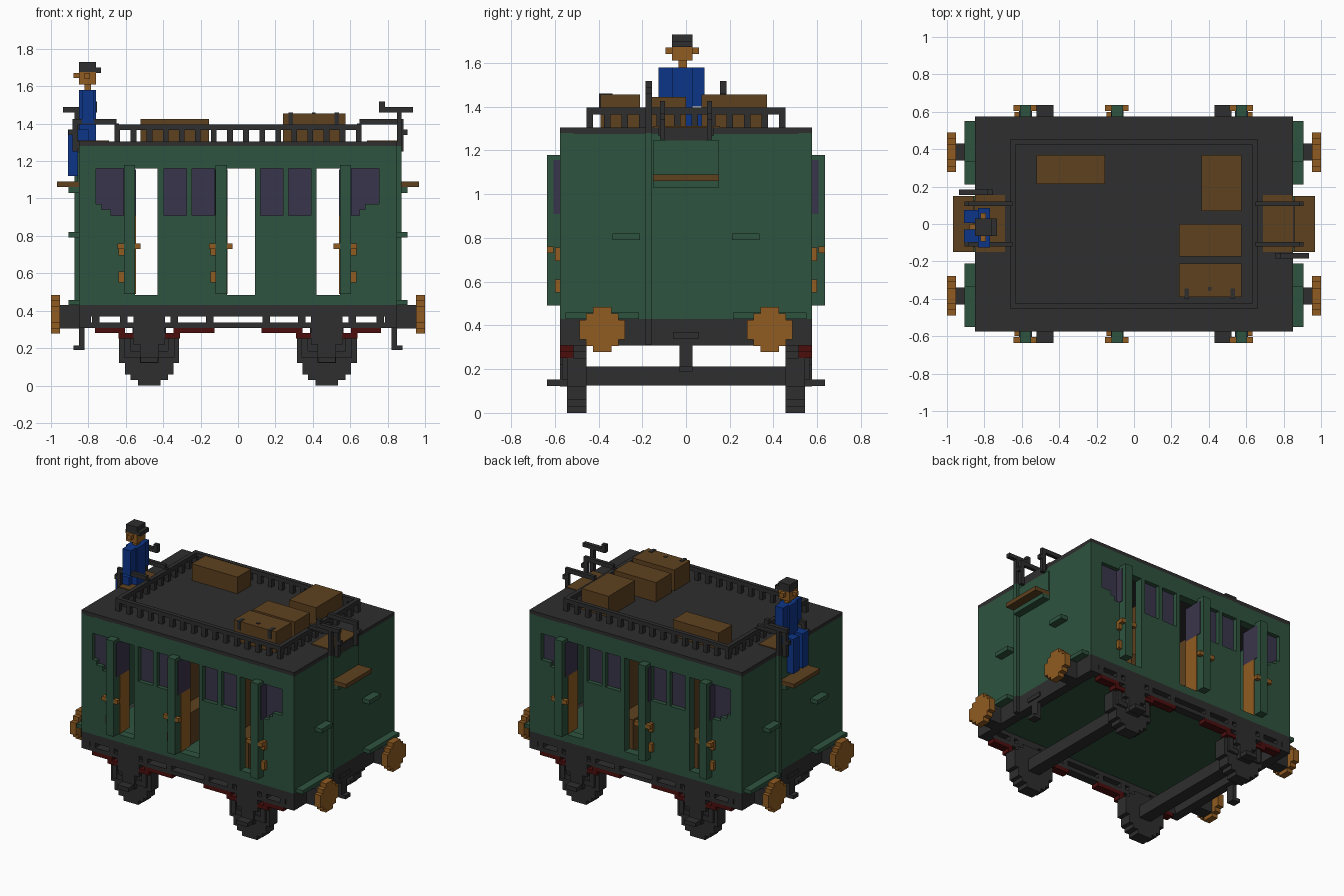
import bpy, bmesh
from mathutils import Matrix, Vector

cube = bpy.data.objects.get("Cube")
if cube:
    bpy.data.objects.remove(cube)


def lin(c):
    c /= 255
    return c / 12.92 if c <= 0.04045 else ((c + 0.055) / 1.055) ** 2.4


def material(name, r, g, b):
    m = bpy.data.materials.new(name)
    m.use_nodes = True
    col = (lin(r), lin(g), lin(b), 1)
    m.diffuse_color = col
    bsdf = next(n for n in m.node_tree.nodes if n.type == 'BSDF_PRINCIPLED')
    bsdf.inputs["Base Color"].default_value = col
    return m


GREEN = material("coach green", 46, 83, 62)
DARK = material("charcoal", 46, 46, 46)
PANE = material("window purple", 58, 53, 76)
BROWN = material("luggage brown", 94, 65, 31)
ORANGE = material("brass orange", 144, 92, 34)
BLUE = material("uniform blue", 13, 53, 137)
RED = material("spring red", 76, 13, 13)


def finish(name, mat, bm, mirror=""):
    mesh = bpy.data.meshes.new(name)
    bm.to_mesh(mesh)
    bm.free()
    mesh.materials.append(mat)
    ob = bpy.data.objects.new(name, mesh)
    bpy.context.collection.objects.link(ob)
    if mirror:
        mod = ob.modifiers.new("Mirror", 'MIRROR')
        mod.use_axis = ("X" in mirror, "Y" in mirror, False)
        mod.use_mirror_merge = False
    return ob


def boxes(name, mat, parts, mirror="", turned=False):
    """One object from boxes (x0, x1, y0, y1, z0, z1); turned adds a half-turned copy."""
    bm = bmesh.new()
    for x0, x1, y0, y1, z0, z1 in parts:
        for s in ((1, -1) if turned else (1,)):
            centre = Vector((s * (x0 + x1) / 2, s * (y0 + y1) / 2, (z0 + z1) / 2))
            size = Matrix.Diagonal((x1 - x0, y1 - y0, z1 - z0, 1))
            bmesh.ops.create_cube(bm, size=1, matrix=Matrix.Translation(centre) @ size)
    return finish(name, mat, bm, mirror)


# Side walls: a sheet with window and door holes, thickened and mirrored
WINDOWS = [(-.395, -.275), (-.245, -.125), (.12, .24), (.27, .39)]
OPENINGS = [(-.55, -.43), (-.06, .09), (.42, .545)]
holes = [(a, b, .91, 1.16) for a, b in WINDOWS] + [(a, b, .485, 1.16) for a, b in OPENINGS]
for far, mid, near, end in ((-.76, -.73, -.68, -.61), (.755, .68, .65, .605)):
    for a, b, z in ((far, mid, .97), (mid, near, .94), (near, end, .91)):
        holes.append((min(a, b), max(a, b), z, 1.16))
xs = sorted({-.85, .85} | {v for h in holes for v in h[:2]})
zs = sorted({.43, 1.28} | {v for h in holes for v in h[2:]})
bm = bmesh.new()
grid = {(x, z): bm.verts.new((x, -.575, z)) for x in xs for z in zs}
for x0, x1 in zip(xs, xs[1:]):
    for z0, z1 in zip(zs, zs[1:]):
        cx, cz = (x0 + x1) / 2, (z0 + z1) / 2
        if not any(a < cx < b and c < cz < d for a, b, c, d in holes):
            bm.faces.new([grid[k] for k in ((x0, z0), (x1, z0), (x1, z1), (x0, z1))])
loose = [v for v in bm.verts if not v.link_faces]
bmesh.ops.delete(bm, geom=loose, context='VERTS')
walls = finish("side_walls", GREEN, bm)
solid = walls.modifiers.new("Solidify", 'SOLIDIFY')
solid.thickness, solid.offset = .06, -1
mod = walls.modifiers.new("Mirror", 'MIRROR')
mod.use_axis = (False, True, False)

spans = WINDOWS + [(-.76, -.61), (.605, .755)]
boxes("window_panes", PANE, [(a, b, -.545, -.52, .91, 1.16) for a, b in spans], "Y")

# End walls, floor and roof
boxes("end_walls", GREEN, [(.82, .85, -.515, .515, .43, 1.28)], "X")
boxes("floor", GREEN, [(-.82, .82, -.515, .515, .40, .43)])
boxes("roof", DARK, [(-.85, .85, -.575, .575, 1.275, 1.305)])

# Open doors standing across the wall line; side gives the hinge direction
doors, panels, glass, brass = [], [], [], []
for x0, x1, side in ((-.61, -.55, -1), (-.12, -.06, -1), (.545, .605, 1)):
    doors.append((x0, x1, -.635, -.575, .49, 1.18))
    panels.append((x0 - .004, x1 + .004, -.57, -.46, .49, .91))
    glass.append((x0 - .004, x1 + .004, -.605, -.46, .91, 1.155))
    brass += [(x0 - .035, x0, -.635, -.605, .73, .76), (x1, x1 + .03, -.635, -.605, .73, .76)]
    h0, h1 = (x0 - .028, x0) if side < 0 else (x1, x1 + .028)
    brass += [(h0, h1, -.6, -.575, .695, .755), (h0, h1, -.6, -.575, .55, .61)]
boxes("doors", GREEN, doors, "Y")
boxes("door_inner_panels", ORANGE, panels, "Y")
boxes("door_windows", PANE, glass, "Y")
boxes("door_handles_and_hinges", ORANGE, brass, "Y")

# Benches between the doorways
benches = []
for a, b in ((-.41, -.14), (.11, .40)):
    m = (a + b) / 2
    benches += [(a, b, -.45, .45, .43, .66), (m - .03, m + .03, -.51, .51, .66, 1.1)]
boxes("benches", BROWN, benches)

# Roof rack: top rails with evenly spaced posts
rack = [(-.66, .66, -.455, -.425, 1.365, 1.395)]
n = 16
for i in range(n):
    x = -.645 + 1.29 * i / (n - 1)
    rack.append((x - .015, x + .015, -.455, -.425, 1.305, 1.365))
boxes("rack_sides", DARK, rack, "Y")
rack = [(.63, .66, -.425, .425, 1.365, 1.395)]
for i in range(1, 11):
    y = -.44 + .88 * i / 11
    rack.append((.63, .66, y - .015, y + .015, 1.305, 1.365))
boxes("rack_ends", DARK, rack, "X")

# Luggage
boxes("luggage", BROWN, [(-.52, -.155, .215, .37, 1.305, 1.425),
                         (.36, .575, .07, .37, 1.305, 1.455),
                         (.24, .575, -.175, 0, 1.305, 1.445),
                         (.24, .575, -.39, -.21, 1.305, 1.455)])
boxes("trunk_straps", DARK, [(.27, .295, -.397, -.345, 1.395, 1.459),
                             (.515, .54, -.397, -.345, 1.395, 1.459),
                             (.395, .415, -.356, -.336, 1.45, 1.459)])

# Crew seats and footboards on both ends
boxes("crew_seats", BROWN, [(.69, .85, -.15, .155, 1.30, 1.311)], "X")
boxes("seat_fronts", DARK, [(.85, .857, -.125, .125, 1.265, 1.305),
                            (.85, .857, -.095, .095, 1.245, 1.265)], "X")
boxes("footboards", BROWN, [(.85, .968, -.15, .15, 1.06, 1.09)], "X")
boxes("footboard_brackets", GREEN, [(.85, .905, -.15, .15, 1.03, 1.06),
                                    (.85, .858, -.15, .15, 1.09, 1.245)], "X")
boxes("crew_handrails", DARK, [(.65, .885, -.12, -.095, 1.395, 1.425),
                               (.855, .885, -.12, -.095, 1.25, 1.40),
                               (.875, .905, -.12, -.095, 1.34, 1.37),
                               (.635, .66, -.12, -.095, 1.36, 1.40)], "XY")

# Brake columns with crank handles
boxes("brake_cranks", DARK, [(.85, .875, -.185, -.155, 1.28, 1.46),
                             (.765, .935, -.185, -.155, 1.46, 1.488),
                             (.755, .785, -.185, -.155, 1.46, 1.518),
                             (.85, .875, -.185, -.155, .31, .43)], turned=True)
boxes("brake_columns", GREEN, [(.85, .875, -.185, -.155, .43, 1.28)], turned=True)

# Small steps on the ends and covers above the buffers
boxes("end_steps", GREEN, [(.85, .905, .21, .335, .79, .82),
                           (.85, .905, .215, .55, .43, .458)], "XY")

# Chassis frame with lower side bars
boxes("chassis_sides", DARK, [(0, .85, -.575, -.515, .37, .43),
                              (0, .79, -.575, -.515, .308, .337)]
      + [(x - .02, x + .02, -.575, -.515, .337, .37) for x in (.15, .34, .61, .76)], "XY")
boxes("chassis_ends", DARK, [(.785, .85, -.575, .575, .308, .43),
                             (.85, .858, -.06, .06, .34, .37)], "X")
boxes("couplings", DARK, [(.82, .85, -.03, .03, .19, .31),
                          (.82, .88, -.03, .03, .19, .215)], "X")

# Buffers: stepped discs on square shafts
boxes("buffer_shafts", DARK, [(.85, .955, .34, .43, .305, .43)], "XY")
discs = []
for half, z0, z1 in ((.042, .278, .305), (.075, .305, .335), (.105, .335, .425),
                     (.075, .425, .455), (.042, .455, .485)):
    discs.append((.953, 1, .383 - half, .383 + half, z0, z1))
boxes("buffers", ORANGE, discs, "XY")

# Stepped wheels, axles, axle boxes and springs
W = .475
wheels = [(W - h, W + h, .455, .545, z0, z1) for h, z0, z1 in
          ((.06, 0, .03), (.1, .03, .06), (.13, .06, .12), (.16, .12, .25),
           (.13, .25, .28), (.09, .28, .31))]
boxes("wheels", DARK, wheels, "XY")
boxes("axles", DARK, [(W - .045, W + .045, -.57, .57, .125, .213)], "X")
boxes("axle_boxes", DARK, [(W - .045, W + .045, .545, .635, .123, .153),
                           (W - .05, W + .05, .545, .575, .12, .22),
                           (W - .135, W - .1, .545, .565, .15, .25),
                           (W + .1, W + .135, .545, .565, .15, .25),
                           (W - .135, W + .135, .545, .56, .15, .185),
                           (W - .085, W + .085, .515, .575, .22, .37)], "XY")
springs = []
for s in (-1, 1):
    for a, b, z in ((.13, .35, .28), (.085, .165, .252)):
        u, v = sorted((W + s * a, W + s * min(b, .29 if s > 0 else b)))
        springs.append((u, v, .515, .575, z, z + .028))
boxes("leaf_springs", RED, springs, "XY")

# Seated crew member
boxes("crew_body", BLUE, [(-.85, -.76, -.065, .03, 1.311, 1.58),
                          (-.835, -.77, -.125, .085, 1.40, 1.58),
                          (-.91, -.80, -.1, -.03, 1.311, 1.37),
                          (-.91, -.80, .005, .075, 1.311, 1.37),
                          (-.91, -.855, -.1, -.03, 1.12, 1.311),
                          (-.91, -.855, .005, .075, 1.12, 1.311)])
boxes("crew_head", ORANGE, [(-.82, -.785, -.035, .005, 1.58, 1.61),
                            (-.85, -.76, -.065, .03, 1.61, 1.675),
                            (-.88, -.85, -.03, 0, 1.645, 1.67),
                            (-.82, -.79, -.093, .06, 1.64, 1.67)])
boxes("crew_cap", DARK, [(-.85, -.76, -.065, .03, 1.675, 1.73),
                         (-.765, -.733, -.065, .03, 1.672, 1.70)])
